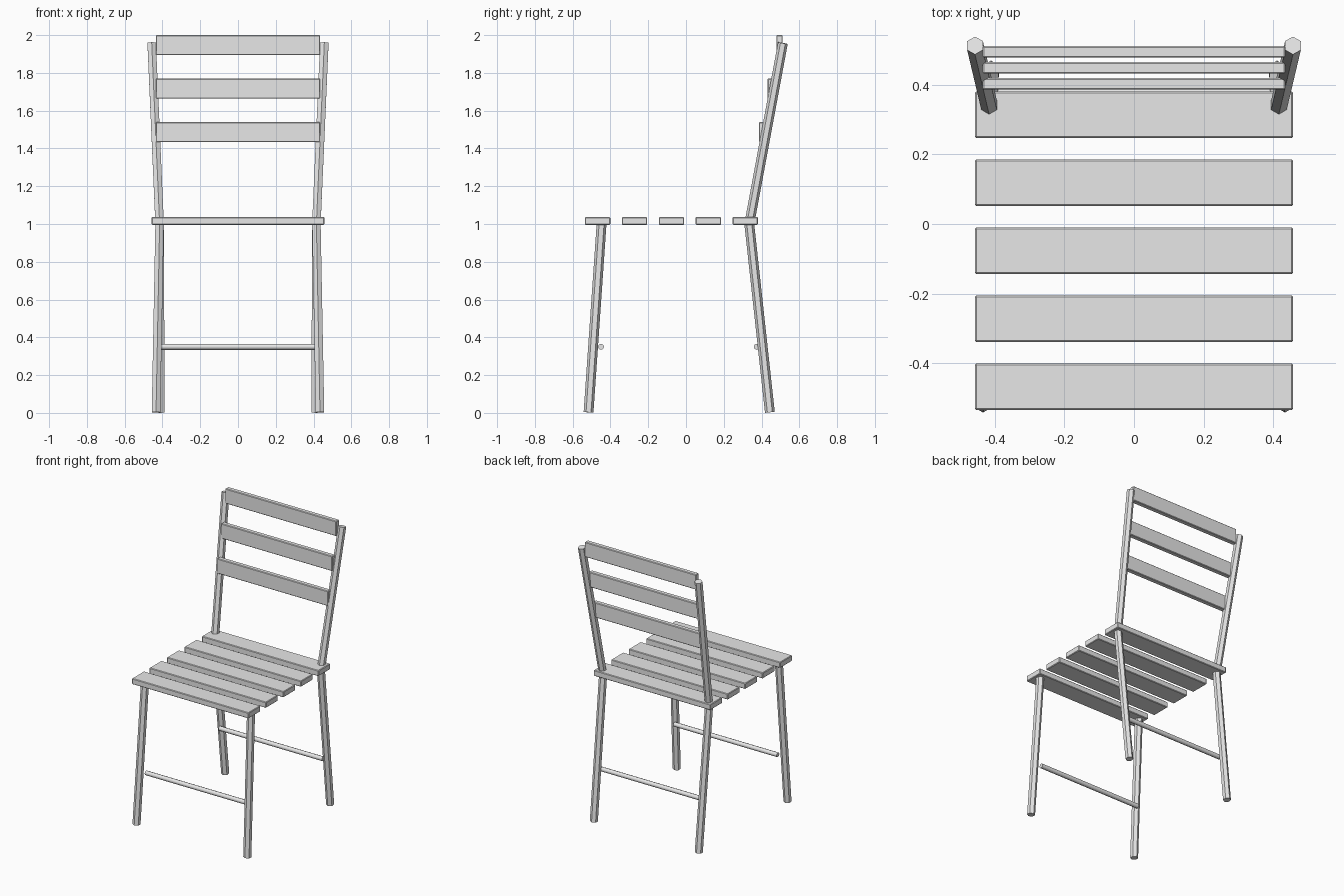
import bpy
import math
from mathutils import Vector

if "Cube" in bpy.data.objects:
    bpy.data.objects.remove(bpy.data.objects["Cube"])

grey = bpy.data.materials.new("plain grey")
grey.diffuse_color = (0.8, 0.8, 0.8, 1)
grey.use_nodes = True
grey.node_tree.nodes["Principled BSDF"].inputs["Base Color"].default_value = grey.diffuse_color


def slat(name, half_x, y0, y1, z0, z1):
    """Board running along x with slightly softened edges."""
    bpy.ops.mesh.primitive_cube_add(
        size=1, location=(0, (y0 + y1) / 2, (z0 + z1) / 2))
    ob = bpy.context.object
    ob.name = name
    ob.scale = (2 * half_x, y1 - y0, z1 - z0)
    bpy.ops.object.transform_apply(location=False, rotation=False, scale=True)
    bevel = ob.modifiers.new("soft edges", 'BEVEL')
    bevel.width = 0.004
    bevel.segments = 1
    ob.data.materials.append(grey)


def rod(name, a, b, radius, sides):
    """Straight prism from point a to point b."""
    a, b = Vector(a), Vector(b)
    d = b - a
    bpy.ops.mesh.primitive_cylinder_add(
        vertices=sides, radius=radius, depth=d.length, location=(a + b) / 2)
    ob = bpy.context.object
    ob.name = name
    ob.rotation_euler = Vector((0, 0, 1)).rotation_difference(d).to_euler()
    ob.data.materials.append(grey)


# Seat: five evenly spaced boards
for i in range(5):
    y = -0.535 + i * 0.1955
    slat(f"seat_slat_{i + 1}", 0.457, y, y + 0.134, 0.996, 1.037)

# Backrest: three upright boards stepping back as they rise
for i in range(3):
    y, z = 0.386 + i * 0.046, 1.434 + i * 0.23
    slat(f"back_slat_{i + 1}", 0.435, y, y + 0.034, z, z + 0.106)

# Hexagonal legs and backrest posts on both sides
for side, s in (("left", -1), ("right", 1)):
    rod(f"front_leg_{side}", (s * 0.434, -0.516, 0.003),
        (s * 0.415, -0.447, 1.0), 0.026, 6)
    rod(f"back_leg_{side}", (s * 0.411, 0.444, 0.003),
        (s * 0.415, 0.335, 1.0), 0.026, 6)
    rod(f"back_post_{side}", (s * 0.415, 0.335, 1.0),
        (s * 0.457, 0.513, 1.958), 0.026, 6)

# Thin stretcher bars between the legs
for name, y in (("front_stretcher", -0.45), ("back_stretcher", 0.375)):
    rod(name, (-0.405, y, 0.35), (0.405, y, 0.35), 0.016, 8)
    bpy.ops.object.shade_smooth_by_angle(angle=math.radians(50))
